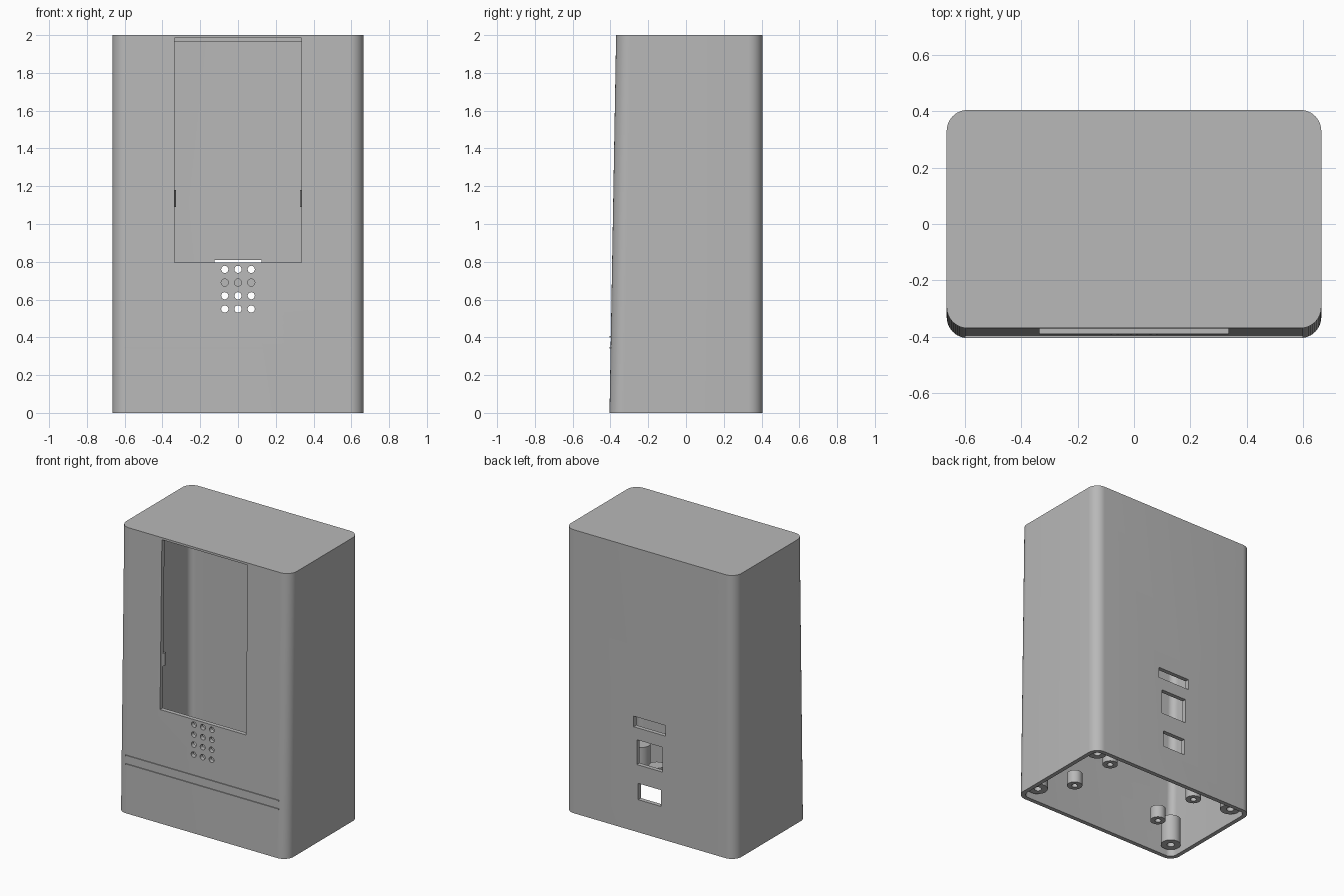
import bpy, bmesh, math
from mathutils import Matrix, Vector

cube = bpy.data.objects.get("Cube")
if cube:
    bpy.data.objects.remove(cube, do_unlink=True)

grey = bpy.data.materials.new("light grey plastic")
grey.use_nodes = True
COLOUR = (0.48, 0.48, 0.48, 1)
grey.diffuse_color = COLOUR
grey.node_tree.nodes["Principled BSDF"].inputs["Base Color"].default_value = COLOUR

W, D, H, R, WALL = 0.665, 0.405, 2.0, 0.075, 0.03


def front_y(z):
    """The front leans back slightly with height."""
    return -D + 0.0175 * z


def make(name, bm):
    bmesh.ops.recalc_face_normals(bm, faces=bm.faces)
    mesh = bpy.data.meshes.new(name)
    bm.to_mesh(mesh)
    bm.free()
    mesh.materials.append(grey)
    ob = bpy.data.objects.new(name, mesh)
    bpy.context.collection.objects.link(ob)
    return ob


def smooth(ob):
    bpy.ops.object.select_all(action='DESELECT')
    ob.select_set(True)
    bpy.context.view_layer.objects.active = ob
    bpy.ops.object.shade_smooth_by_angle(angle=math.radians(30))


def add_box(bm, x0, x1, y0, y1, z0, z1):
    centre = Vector(((x0 + x1) / 2, (y0 + y1) / 2, (z0 + z1) / 2))
    size = Matrix.Diagonal((x1 - x0, y1 - y0, z1 - z0, 1))
    bmesh.ops.create_cube(bm, size=1, matrix=Matrix.Translation(centre) @ size)


def ring(bm, z, inset):
    """Rounded rectangle outline at height z."""
    r, w = R - inset, W - inset
    back, front = D - inset, front_y(z) + inset
    centres = [(w - r, back - r), (r - w, back - r), (r - w, front + r), (w - r, front + r)]
    verts = []
    for q, (cx, cy) in enumerate(centres):
        for i in range(13):
            a = math.pi / 2 * (q + i / 12)
            verts.append(bm.verts.new((cx + r * math.cos(a), cy + r * math.sin(a), z)))
    return verts


# Hollow case, open underneath
bm = bmesh.new()
rings = [ring(bm, H, 0), ring(bm, 0, 0), ring(bm, 0, WALL), ring(bm, H - 0.035, WALL)]
for a, b in zip(rings, rings[1:]):
    for i in range(len(a)):
        j = (i + 1) % len(a)
        bm.faces.new((a[i], a[j], b[j], b[i]))
bm.faces.new(rings[0])
bm.faces.new(rings[-1])
case = make("case", bm)

# Openings: front window, speaker holes and rear ports
bm = bmesh.new()
add_box(bm, -0.335, 0.335, -0.6, -0.325, 0.795, 1.985)
for half, z0, z1 in ((0.125, 0.735, 0.81), (0.1, 0.475, 0.65), (0.09, 0.23, 0.345)):
    add_box(bm, -half, half, 0.3, 0.6, z0, z1)
for col in (-1, 0, 1):
    for row in range(4):
        place = Matrix.Translation((0.07 * col, -0.4, 0.76 - 0.07 * row))
        bmesh.ops.create_cone(bm, cap_ends=True, segments=24, radius1=0.019, radius2=0.019,
                              depth=0.2, matrix=place @ Matrix.Rotation(math.pi / 2, 4, 'X'))
cutter = make("opening_cutter", bm)
cutter.hide_render = True
cut = case.modifiers.new("openings", 'BOOLEAN')
cut.operation = 'DIFFERENCE'
cut.solver = 'EXACT'
cut.object = cutter
bpy.context.view_layer.objects.active = case
bpy.ops.object.modifier_apply(modifier=cut.name)
bpy.data.objects.remove(cutter, do_unlink=True)
smooth(case)

# Two thin ridges across the lower front
for name, z in (("lower_ridge", 0.34), ("upper_ridge", 0.4)):
    bm = bmesh.new()
    y = front_y(z)
    add_box(bm, -0.6, 0.6, y - 0.006, y + 0.01, z, z + 0.008)
    make(name, bm)

# Small clips on both sides of the window, wedge shaped
for name, s in (("left_clip", 1), ("right_clip", -1)):
    bm = bmesh.new()
    outline = [(0.34, -0.375), (0.328, -0.355), (0.328, -0.335), (0.36, -0.335), (0.36, -0.355)]
    base = bm.faces.new([bm.verts.new((s * x, y, 1.09)) for x, y in outline])
    top = bmesh.ops.extrude_face_region(bm, geom=[base])["geom"]
    bmesh.ops.translate(bm, vec=(0, 0, 0.09),
                        verts=[v for v in top if isinstance(v, bmesh.types.BMVert)])
    make(name, bm)


def post(name, x, y, z0, z1, radius, bore):
    """Round post with a blind screw hole in its lower end."""
    bm = bmesh.new()
    profile = [(0, z1), (radius, z1), (radius, z0), (bore, z0), (bore, z1 - 0.02), (0, z1 - 0.02)]
    verts = [bm.verts.new((r, 0, z)) for r, z in profile]
    edges = [bm.edges.new(pair) for pair in zip(verts, verts[1:])]
    bmesh.ops.spin(bm, geom=verts + edges, cent=(0, 0, 0), axis=(0, 0, 1),
                   angle=2 * math.pi, steps=32)
    bmesh.ops.remove_doubles(bm, verts=bm.verts, dist=0.0005)
    bmesh.ops.translate(bm, vec=(x, y, 0), verts=bm.verts)
    smooth(make(name, bm))


# Corner screw posts and inner board standoffs
for side, sx in (("left", 1), ("right", -1)):
    for end, sy in (("front", -1), ("back", 1)):
        post(f"{end}_{side}_screw_post", sx * 0.567, sy * 0.302, 0.04, 0.23, 0.065, 0.024)
        post(f"{end}_{side}_standoff", sx * 0.355, sy * 0.18, 0.09, 0.18, 0.05, 0.02)
